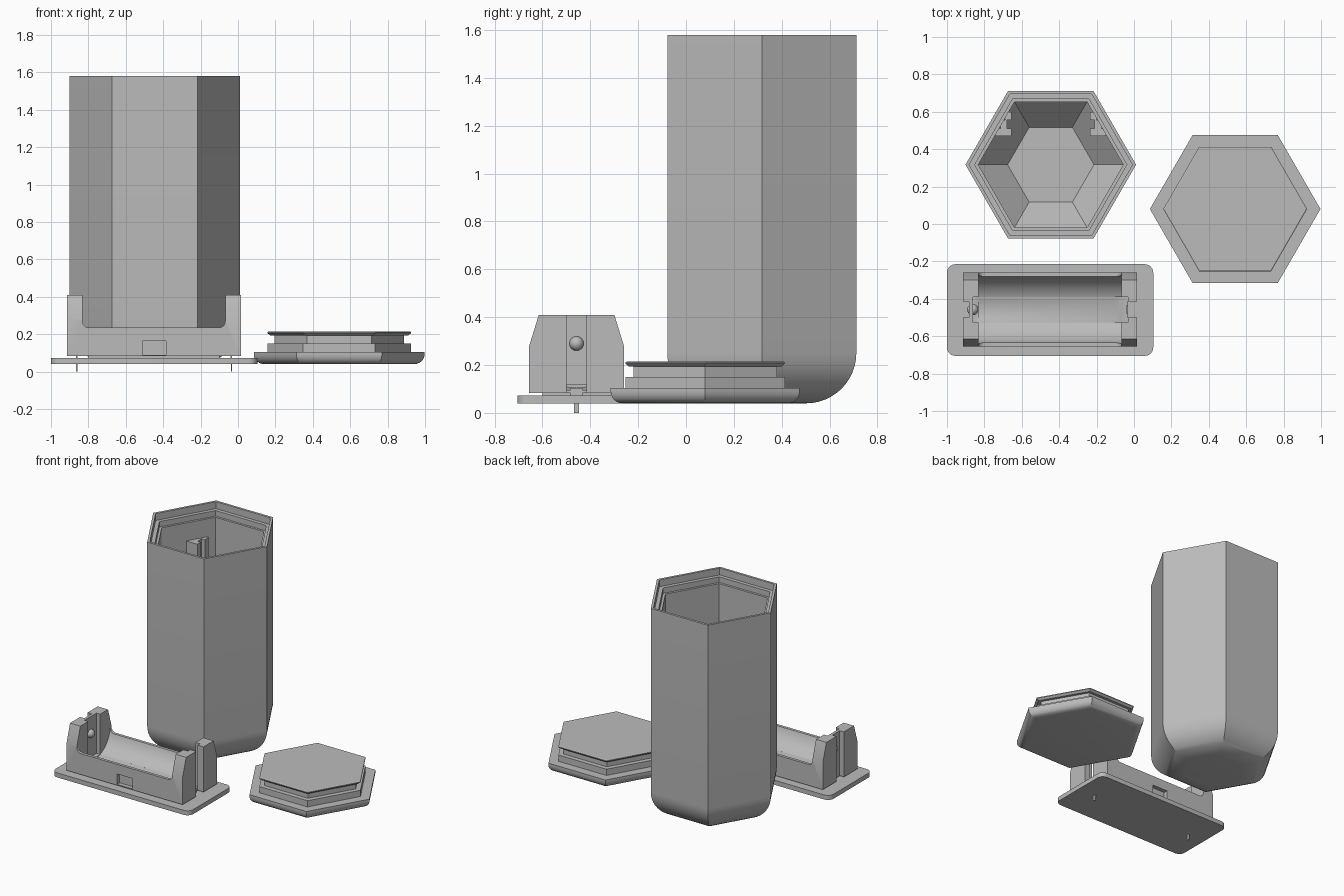
import bpy, bmesh, math
from mathutils import Vector

cube = bpy.data.objects.get("Cube")
if cube:
    bpy.data.objects.remove(cube, do_unlink=True)

grey = bpy.data.materials.new("plain grey")
grey.use_nodes = True
COLOUR = (0.5, 0.5, 0.5, 1)
grey.diffuse_color = COLOUR
grey.node_tree.nodes["Principled BSDF"].inputs["Base Color"].default_value = COLOUR


def finish(bm, name):
    bmesh.ops.recalc_face_normals(bm, faces=bm.faces)
    mesh = bpy.data.meshes.new(name)
    bm.to_mesh(mesh)
    bm.free()
    mesh.materials.append(grey)
    ob = bpy.data.objects.new(name, mesh)
    bpy.context.collection.objects.link(ob)
    return ob


def smooth(ob):
    bpy.ops.object.select_all(action='DESELECT')
    ob.select_set(True)
    bpy.context.view_layer.objects.active = ob
    bpy.ops.object.shade_smooth_by_angle(angle=math.radians(30))


def hex_stack(name, cx, cy, profile):
    """Hexagonal rings through (apothem, z) points, capped at both ends."""
    bm = bmesh.new()
    rings = []
    for apothem, z in profile:
        r = apothem / math.cos(math.pi / 6)
        rings.append([bm.verts.new((cx + r * math.cos(i * math.pi / 3),
                                    cy + r * math.sin(i * math.pi / 3), z))
                      for i in range(6)])
    for a, b in zip(rings, rings[1:]):
        for i in range(6):
            j = (i + 1) % 6
            bm.faces.new((a[i], a[j], b[j], b[i]))
    bm.faces.new(rings[0])
    bm.faces.new(rings[-1])
    ob = finish(bm, name)
    smooth(ob)
    return ob


def fillet(apothem, z, r, steps):
    """Rounded lower edge of a hexagonal block."""
    return [(apothem - r + r * math.sin(t), z + r - r * math.cos(t))
            for t in (k * math.pi / 2 / steps for k in range(steps + 1))]


def prism(name, points, place, depth):
    """Extrude a 2D outline; place maps outline points to 3D."""
    bm = bmesh.new()
    face = bm.faces.new([bm.verts.new(place(*p)) for p in points])
    ext = bmesh.ops.extrude_face_region(bm, geom=[face])
    moved = [v for v in ext["geom"] if isinstance(v, bmesh.types.BMVert)]
    bmesh.ops.translate(bm, verts=moved, vec=depth)
    return finish(bm, name)


def box(name, x0, x1, y0, y1, z0, z1):
    return prism(name, [(x0, y0), (x1, y0), (x1, y1), (x0, y1)],
                 lambda x, y: (x, y, z0), Vector((0, 0, z1 - z0)))


def rounded(x0, x1, y0, y1, r, steps=6):
    pts = []
    corners = [(x1 - r, y1 - r), (x0 + r, y1 - r), (x0 + r, y0 + r), (x1 - r, y0 + r)]
    for q, (cx, cy) in enumerate(corners):
        for k in range(steps + 1):
            t = (q + k / steps) * math.pi / 2
            pts.append((cx + r * math.cos(t), cy + r * math.sin(t)))
    return pts


def carve(ob, cutters):
    for c in cutters:
        c.hide_render = True
        m = ob.modifiers.new("cut", 'BOOLEAN')
        m.operation, m.solver, m.object = 'DIFFERENCE', 'EXACT', c
    bpy.context.view_layer.update()
    deps = bpy.context.evaluated_depsgraph_get()
    mesh = bpy.data.meshes.new_from_object(ob.evaluated_get(deps))
    ob.modifiers.clear()
    ob.data = mesh
    for c in cutters:
        bpy.data.objects.remove(c, do_unlink=True)
    smooth(ob)


# Hexagonal container: rounded foot, stepped rim, hollow inside
CX, CY = -0.445, 0.317
hex_stack("container", CX, CY, fillet(0.395, 0.04, 0.21, 12) + [
    (0.395, 1.58), (0.378, 1.58), (0.378, 1.53), (0.352, 1.53),
    (0.352, 1.49), (0.336, 1.49), (0.336, 0.25), (0.2, 0.1)])

# Guide ribs on the two rear inner walls
for side, label in ((1, "left"), (-1, "right")):
    for n, (y0, y1, inner, outer) in enumerate(((0.555, 0.6, 0.21, 0.245),
                                               (0.51, 0.555, 0.235, 0.27),
                                               (0.47, 0.51, 0.21, 0.295))):
        a, b = sorted((CX + side * inner, CX + side * outer))
        box(f"{label}_guide_rib_{n + 1}", a, b, y0, y1, 0.25, 1.36)

# Lid: rounded base, step, neck and snap flange
hex_stack("lid", 0.541, 0.08, fillet(0.395, 0.04, 0.05, 6) + [
    (0.395, 0.105), (0.333, 0.105), (0.333, 0.15), (0.3, 0.15), (0.3, 0.193),
    (0.318, 0.193), (0.333, 0.206), (0.333, 0.211), (0.327, 0.215)])

# Holder base plate with rounded corners
plate = prism("holder_plate", rounded(-1.0, 0.103, -0.705, -0.215, 0.045),
              lambda x, y: (x, y, 0.04), Vector((0, 0, 0.033)))
smooth(plate)
box("holder_pad", -0.8, -0.1, -0.6, -0.315, 0.07, 0.088)

# Cradle body with sloping shoulders
MX, MY = -0.45, -0.4575
half = [(0.198, 0.083), (0.198, 0.28), (0.158, 0.41)]
outline = half + [(-y, z) for y, z in reversed(half)]
body = prism("holder_body", outline, lambda y, z: (MX - 0.465, MY + y, z),
             Vector((0.93, 0, 0)))

cutters = [
    # open middle between the end posts
    prism("opening_cutter", rounded(-0.832, -0.068, 0.235, 0.8, 0.035),
          lambda x, z: (x, -0.8, z), Vector((0, 0.7, 0))),
    # round trough
    prism("trough_cutter", [(0.186 * math.cos(k * math.pi / 24),
                             0.186 * math.sin(k * math.pi / 24)) for k in range(48)],
          lambda y, z: (-0.832, MY + y, 0.291 + z), Vector((0.764, 0, 0))),
    # flat channel with a ramp at one end
    prism("channel_cutter", [(-0.862, 0.118), (-0.12, 0.118), (-0.068, 0.095),
                             (-0.032, 0.095), (-0.032, 0.6), (-0.862, 0.6)],
          lambda x, z: (x, MY - 0.068, z), Vector((0, 0.136, 0))),
    # end slots: one shallow, one open
    box("outer_slot_cutter", -1.0, -0.882, MY - 0.042, MY + 0.042, 0.0, 0.6),
    box("open_slot_cutter", -0.034, 0.1, MY - 0.042, MY + 0.042, 0.0, 0.6),
]
# finger notches on both long sides
for s in (-1, 1):
    y0, y1 = sorted((MY + s * 0.168, MY + s * 0.25))
    cutters.append(box("notch_cutter", -0.51, -0.385, y0, y1, 0.09, 0.165))
carve(body, cutters)

# Contact pins through the plate
for x, label in ((-0.862, "right"), (-0.035, "left")):
    box(label + "_contact_pin", x - 0.003, x + 0.003, MY - 0.01, MY + 0.01, 0.0, 0.105)
    box(label + "_contact_bar", x - 0.004, x + 0.004, MY - 0.025, MY + 0.025, 0.073, 0.105)

# Rounded contact on the closed end
bm = bmesh.new()
bmesh.ops.create_uvsphere(bm, u_segments=20, v_segments=12, radius=0.03)
bmesh.ops.translate(bm, verts=bm.verts, vec=(-0.862, MY, 0.29))
smooth(finish(bm, "contact_bump"))
